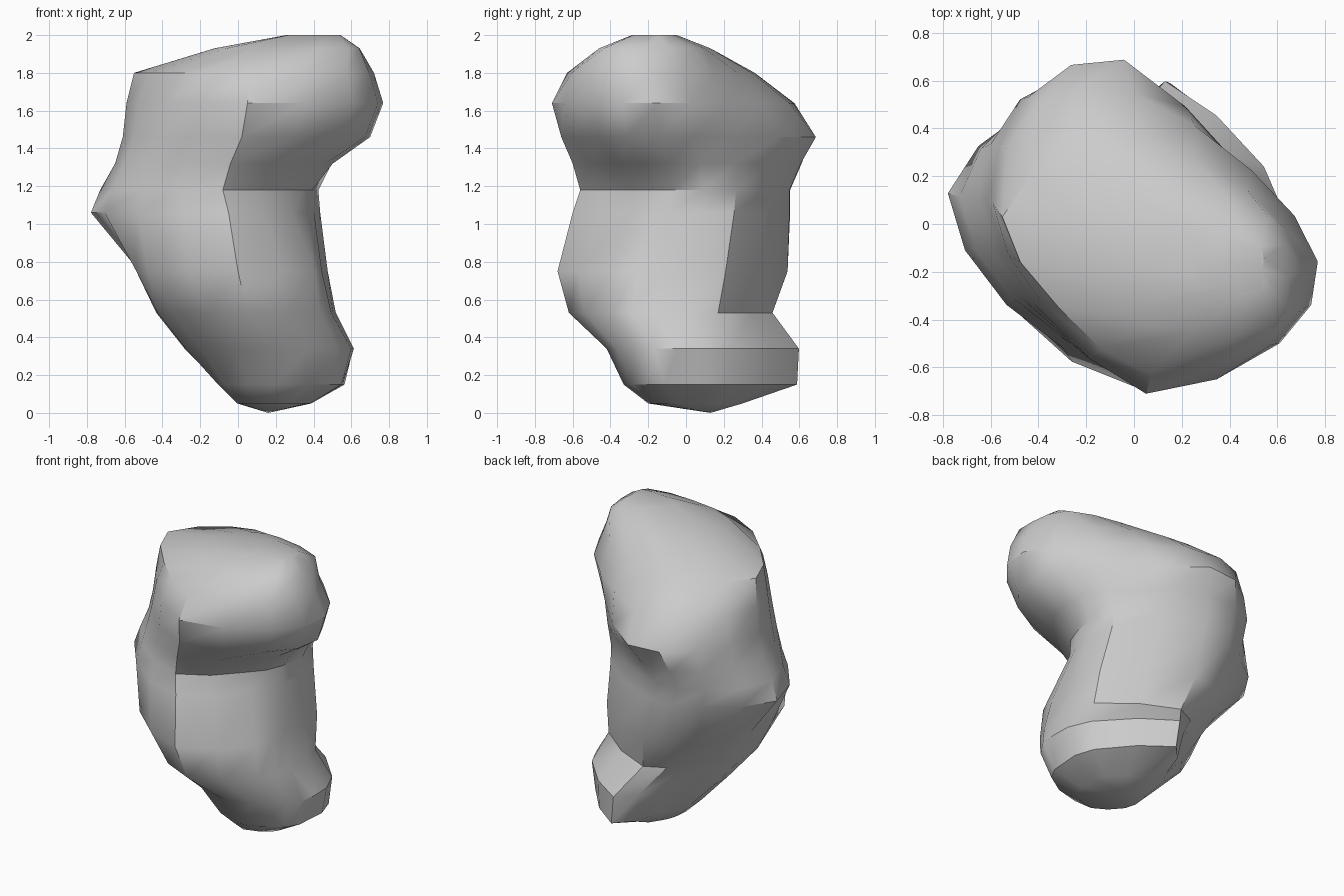
import bpy, bmesh, math
from mathutils import Vector

if "Cube" in bpy.data.objects:
    bpy.data.objects.remove(bpy.data.objects["Cube"])

# Directions (degrees) of the main ridges running up the boulder
ANGLES = [-10, 30, 95, 130, 170, 215, 270, 320]

# Each section: height, centre x, centre y, then reach along every ridge
SECTIONS = [
    (0.05, 0.18, 0.05, .20, .22, .25, .20, .18, .20, .25, .24),
    (0.15, 0.20, 0.05, .36, .37, .54, .33, .30, .33, .38, .39),
    (0.34, 0.18, 0.03, .44, .42, .57, .39, .47, .46, .45, .46),
    (0.53, 0.05, -.07, .46, .48, .53, .43, .49, .48, .55, .50),
    (0.75, 0.00, -.05, .44, .52, .59, .56, .53, .58, .63, .53),
    (1.06, -.05, 0.00, .46, .51, .55, .62, .74, .59, .60, .44),
    (1.18, -.08, 0.00, .48, .53, .55, .62, .66, .53, .56, .45),
    (1.32, -.04, 0.00, .55, .52, .61, .68, .62, .53, .60, .53),
    (1.46, 0.02, -.02, .69, .50, .71, .72, .64, .54, .64, .69),
    (1.64, 0.05, -.03, .73, .51, .58, .70, .65, .53, .68, .73),
    (1.80, 0.07, -.08, .66, .46, .43, .52, .63, .47, .55, .66),
    (1.93, 0.25, -.15, .40, .36, .28, .32, .38, .38, .30, .44),
    (2.00, 0.40, -.17, .14, .15, .12, .14, .14, .16, .11, .17),
]


def outline(z, cx, cy, *reach):
    """Ridge points of one section with a rounded point between neighbours."""
    pts = [Vector((cx + r * math.cos(math.radians(a)),
                   cy + r * math.sin(math.radians(a)), z))
           for a, r in zip(ANGLES, reach)]
    n = len(pts)
    ring = []
    for i in range(n):
        a, b = pts[i], pts[(i + 1) % n]
        ring += [a, (9 * (a + b) - pts[i - 1] - pts[(i + 2) % n]) / 16]
    return ring


# Skin the stacked sections into one closed boulder
bm = bmesh.new()
rings = [[bm.verts.new(p) for p in outline(*s)] for s in SECTIONS]
for low, high in zip(rings, rings[1:]):
    for i in range(len(low)):
        j = (i + 1) % len(low)
        bm.faces.new((low[i], low[j], high[j], high[i]))
bm.faces.new(rings[-1])

# Blunt tip the boulder stands on
tip = bm.verts.new((0.16, 0.13, 0))
for i, v in enumerate(rings[0]):
    bm.faces.new((tip, rings[0][(i + 1) % len(rings[0])], v))

bmesh.ops.recalc_face_normals(bm, faces=bm.faces)
mesh = bpy.data.meshes.new("boulder")
bm.to_mesh(mesh)
bm.free()

boulder = bpy.data.objects.new("boulder", mesh)
bpy.context.collection.objects.link(boulder)

# Plain stone grey
stone = bpy.data.materials.new("stone grey")
stone.diffuse_color = (0.6, 0.6, 0.6, 1)
stone.use_nodes = True
stone.node_tree.nodes["Principled BSDF"].inputs["Base Color"].default_value = stone.diffuse_color
mesh.materials.append(stone)

# Soft shading with the steeper creases kept sharp
bpy.context.view_layer.objects.active = boulder
boulder.select_set(True)
bpy.ops.object.shade_smooth_by_angle(angle=math.radians(35))
